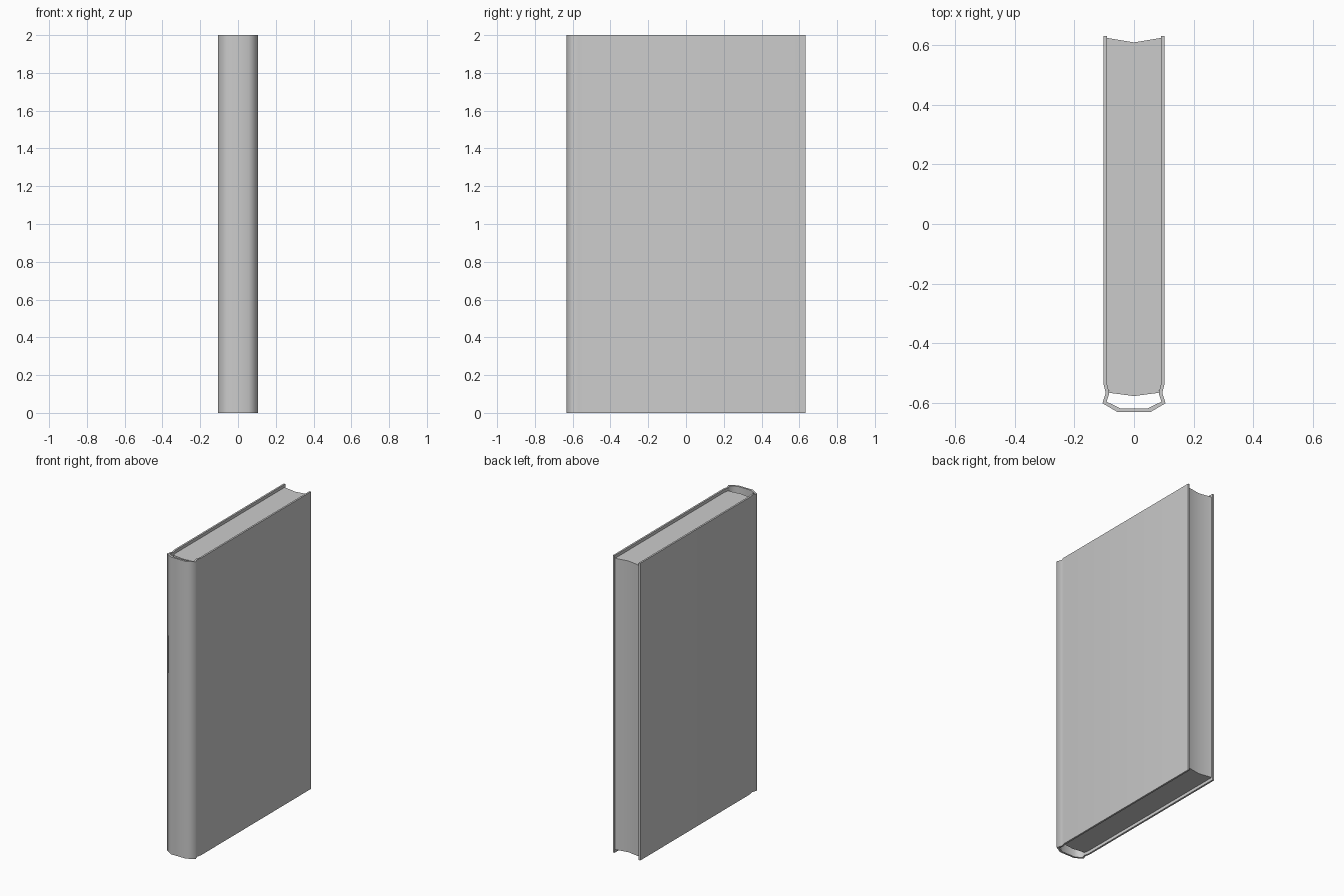
import bpy, bmesh, math

if "Cube" in bpy.data.objects:
    bpy.data.objects.remove(bpy.data.objects["Cube"])


def extrude_profile(name, points, z0, z1, angle):
    """Extrude a closed outline (x, y) between two heights."""
    bm = bmesh.new()
    face = bm.faces.new([bm.verts.new((x, y, z0)) for x, y in points])
    top = bmesh.ops.extrude_face_region(bm, geom=[face])["geom"]
    verts = [g for g in top if isinstance(g, bmesh.types.BMVert)]
    bmesh.ops.translate(bm, verts=verts, vec=(0, 0, z1 - z0))
    bmesh.ops.recalc_face_normals(bm, faces=bm.faces)
    mesh = bpy.data.meshes.new(name)
    bm.to_mesh(mesh)
    bm.free()
    obj = bpy.data.objects.new(name, mesh)
    bpy.context.collection.objects.link(obj)
    bpy.ops.object.select_all(action="DESELECT")
    obj.select_set(True)
    bpy.context.view_layer.objects.active = obj
    bpy.ops.object.shade_smooth_by_angle(angle=math.radians(angle))
    return obj


def mirrored(half):
    """Continue a half outline with its mirror image, in reverse order."""
    return half + [(-x, y) for x, y in reversed(half)]


# Cover: boards, hinge grooves and hollow spine as one folded strip
outer = [(0.102, 0.632), (0.102, -0.54), (0.095, -0.568),
         (0.106, -0.602), (0.055, -0.632)]
inner = [(0.09, 0.632), (0.09, -0.54), (0.083, -0.568),
         (0.092, -0.597), (0.047, -0.619)]
strip = mirrored(outer) + list(reversed(mirrored(inner)))
cover = extrude_profile("cover", strip, 0.0, 2.0, 85)

# Page block: hollow fore-edge, rounded back, set in from the cover ends
side = [(0.0, 0.61), (0.09, 0.625), (0.09, -0.54), (0.083, -0.567), (0.0, -0.578)]
pages = side + [(-x, y) for x, y in reversed(side[1:-1])]
extrude_profile("pages", pages, 0.02, 1.98, 40)
